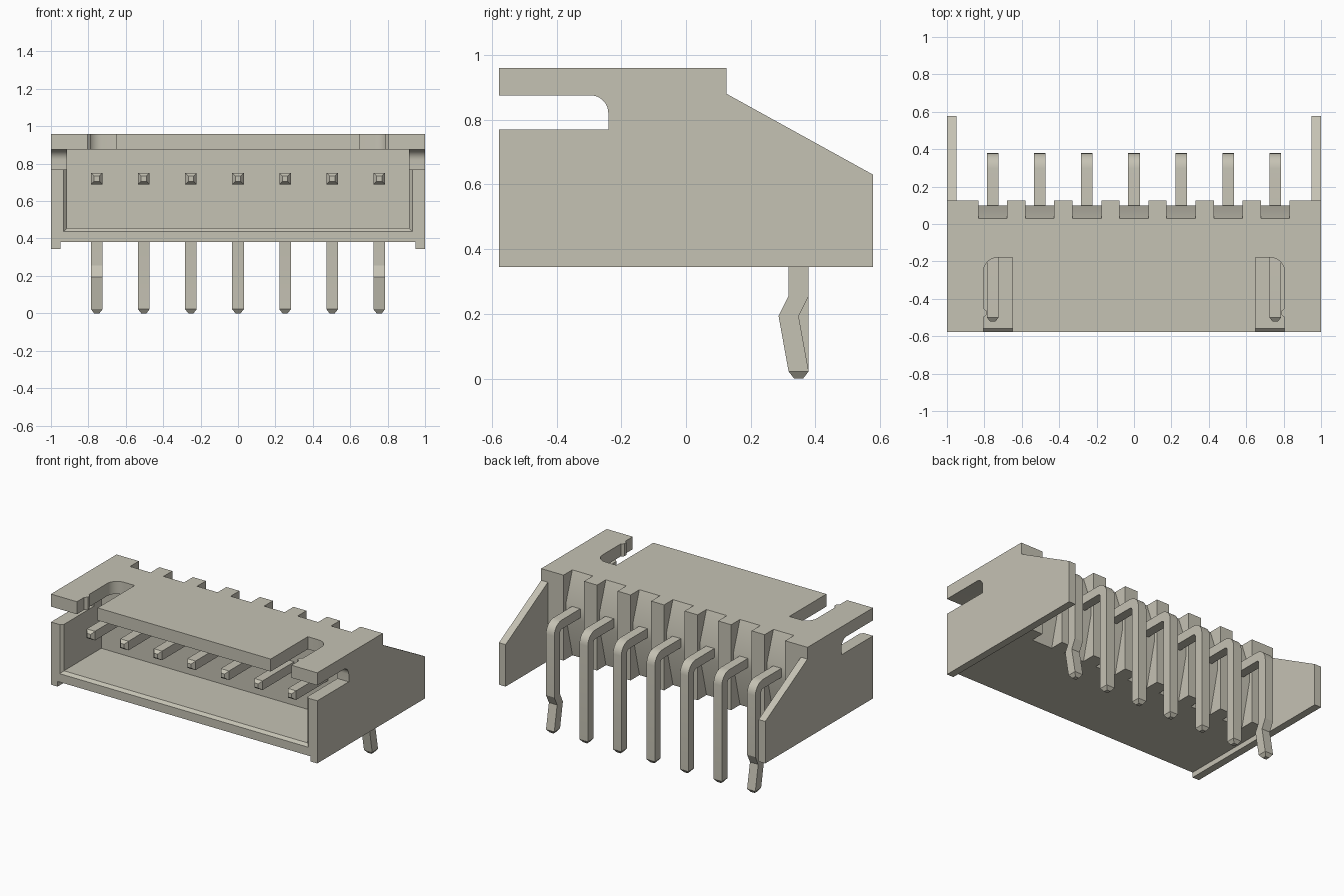
import bpy, bmesh, math

if "Cube" in bpy.data.objects:
    bpy.data.objects.remove(bpy.data.objects["Cube"], do_unlink=True)

PITCH = 0.2517
mat = bpy.data.materials.new("warm grey")
COLOUR = (0.56, 0.54, 0.455, 1)
mat.use_nodes = True
mat.diffuse_color = COLOUR
mat.node_tree.nodes["Principled BSDF"].inputs["Base Color"].default_value = COLOUR


def loft(name, rings):
    """Closed solid through a list of equal-sized rings of 3D points."""
    bm = bmesh.new()
    loops = [[bm.verts.new(p) for p in ring] for ring in rings]
    n = len(loops[0])
    for a, b in zip(loops, loops[1:]):
        for i in range(n):
            j = (i + 1) % n
            bm.faces.new((a[i], a[j], b[j], b[i]))
    bm.faces.new(loops[0])
    bm.faces.new(loops[-1])
    bmesh.ops.recalc_face_normals(bm, faces=bm.faces)
    mesh = bpy.data.meshes.new(name)
    bm.to_mesh(mesh)
    bm.free()
    mesh.materials.append(mat)
    ob = bpy.data.objects.new(name, mesh)
    bpy.context.collection.objects.link(ob)
    return ob


def prism_x(name, yz, x0, x1):
    return loft(name, [[(x, y, z) for y, z in yz] for x in (x0, x1)])


def prism_z(name, xy, z0, z1):
    return loft(name, [[(x, y, z) for x, y in xy] for z in (z0, z1)])


def rect(a0, b0, a1, b1):
    return [(a0, b0), (a1, b0), (a1, b1), (a0, b1)]


def arc(cx, cy, r, a0, a1, steps=8):
    angles = [math.radians(a0 + (a1 - a0) * i / steps) for i in range(steps + 1)]
    return [(cx + r * math.cos(a), cy + r * math.sin(a)) for a in angles]


def activate(ob):
    bpy.ops.object.select_all(action='DESELECT')
    ob.select_set(True)
    bpy.context.view_layer.objects.active = ob


def cut(ob, cutter):
    activate(ob)
    mod = ob.modifiers.new("cut", 'BOOLEAN')
    mod.operation = 'DIFFERENCE'
    mod.solver = 'EXACT'
    mod.object = cutter
    cutter.hide_render = True
    bpy.ops.object.modifier_apply(modifier=mod.name)
    bpy.data.objects.remove(cutter, do_unlink=True)


# Housing block from its side profile
housing = prism_x("housing", [(-.578, .345), (.578, .345), (.578, .63),
                              (.125, .88), (.125, .96), (-.578, .96)], -1, 1)

# Space between the rear wings, and underside between the foot rails
cut(housing, prism_x("wing_gap", rect(.125, .2, .8, 1.1), -.95, .95))
cut(housing, prism_x("under_gap", rect(-.8, .2, .8, .38), -.95, .95))

# Plug cavity and its flared mouth
cut(housing, prism_x("cavity", rect(-.7, .455, -.16, .875), -.915, .915))
cut(housing, loft("mouth", [
    [(-w, y, b), (w, y, b), (w, y, .77), (-w, y, .77)]
    for y, w, b in ((-.598, .953, .417), (-.553, .908, .462))]))

# Keying slots through the side walls, rounded at the upper inner corner
side_slot = [(-.7, .77), (-.24, .77)] + arc(-.295, .82, .055, 0, 90) + [(-.7, .875)]
for s in (-1, 1):
    cut(housing, prism_x("side_slot", side_slot, s * .88, s * 1.1))

# Latch slots in the roof with a small retaining bump
roof_slot = ([(.65, -.7), (.65, -.18)] + arc(.73, -.255, .075, 90, 0)
             + [(.805, -.45), (.788, -.465), (.788, -.485), (.805, -.5), (.805, -.7)])
for s in (-1, 1):
    cut(housing, prism_z("roof_slot", [(s * x, y) for x, y in roof_slot], .82, 1.1))

# Tapered notches in the rear wall, one for each pin
notch = [(.027, .97), (.10, .76), (.10, .67), (.027, .37), (.2, .37), (.2, .97)]
for i in range(-3, 4):
    x = i * PITCH
    cut(housing, prism_x("notch", notch, x - .077, x + .077))

activate(housing)
bpy.ops.object.shade_smooth_by_angle(angle=math.radians(25))


# Bent square pins; the outer two have a retaining kink in the leg
def pin(name, x, kinked):
    h, r = .031, .05
    cy, cz = .348 - r, .72 - r
    # stations: y, z, direction across the bar, half width
    st = [(-.522, .72, 90, .014), (-.5, .72, 90, h)]
    st += [(cy + r * math.cos(math.radians(a)), cz + r * math.sin(math.radians(a)), a, h)
           for a in range(90, -1, -15)]
    if kinked:
        st += [(.348, .255, 0, h), (.317, .193, 0, h)]
    st += [(.348, .022, 0, h), (.348, 0, 0, .014)]
    rings = []
    for y, z, a, w in st:
        dy, dz = w * math.cos(math.radians(a)), w * math.sin(math.radians(a))
        rings.append([(x - w, y - dy, z - dz), (x + w, y - dy, z - dz),
                      (x + w, y + dy, z + dz), (x - w, y + dy, z + dz)])
    activate(loft(name, rings))
    bpy.ops.object.shade_smooth_by_angle(angle=math.radians(20))


for i in range(-3, 4):
    pin(f"pin_{i + 4}", i * PITCH, abs(i) == 3)
